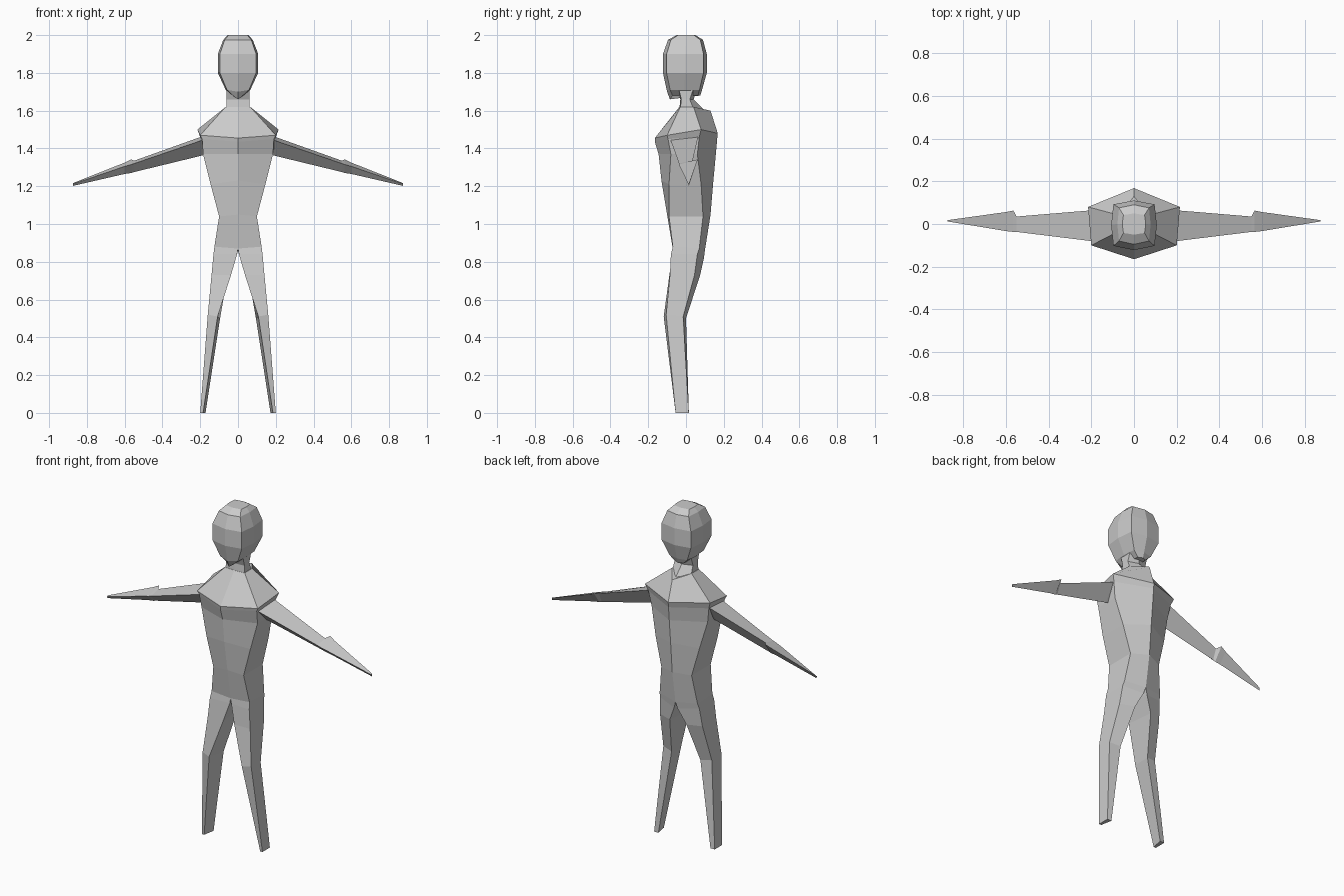
import bpy
import bmesh
from mathutils import Vector

default_cube = bpy.data.objects.get("Cube")
if default_cube:
    bpy.data.objects.remove(default_cube, do_unlink=True)

# One plain grey covers the whole figure
grey = bpy.data.materials.new("plain grey")
grey.use_nodes = True
grey.diffuse_color = (.6, .6, .6, 1)
grey.node_tree.nodes["Principled BSDF"].inputs["Base Color"].default_value = grey.diffuse_color


def loft(name, rings, cap_start=False, cap_end=False, mirror=False):
    """Skin a flat-shaded tube through a series of equal-sized rings."""
    bm = bmesh.new()
    loops = [[bm.verts.new(point) for point in ring] for ring in rings]
    for lower, upper in zip(loops, loops[1:]):
        count = len(lower)
        for i in range(count):
            j = (i + 1) % count
            bm.faces.new((lower[i], lower[j], upper[j], upper[i]))
    if cap_start:
        bm.faces.new(loops[0][::-1])
    if cap_end:
        bm.faces.new(loops[-1])
    bmesh.ops.recalc_face_normals(bm, faces=bm.faces)
    mesh = bpy.data.meshes.new(name)
    bm.to_mesh(mesh)
    bm.free()
    mesh.materials.append(grey)
    obj = bpy.data.objects.new(name, mesh)
    bpy.context.collection.objects.link(obj)
    if mirror:
        obj.modifiers.new("left and right", "MIRROR")
    return obj


def symmetric(half):
    """Complete a ring whose first and last points lie on the centre line."""
    return half + [(-x, y, z) for x, y, z in half[-2:0:-1]]


def body_ring(front, side_front, side_back, back):
    """Six-sided ring: centre points are (y, z), side points are (x, y, z)."""
    return symmetric([(0, *front), side_front, side_back, (0, *back)])


# Torso: hips, waist, ribs, chest, shoulder band and collar
hip_front, hip_back = (-.07, .87), (.1, .86)
hip_side_front, hip_side_back = (.125, -.07, .88), (.125, .07, .87)
torso_rings = [
    body_ring(hip_front, hip_side_front, hip_side_back, hip_back),
    body_ring((-.1, 1.05), (.1, -.09, 1.04), (.1, .09, 1.04), (.13, 1.05)),
    body_ring((-.13, 1.23), (.145, -.09, 1.21), (.145, .08, 1.21), (.145, 1.23)),
    body_ring((-.145, 1.37), (.185, -.08, 1.37), (.185, .06, 1.37), (.158, 1.37)),
    body_ring((-.165, 1.435), (.19, -.095, 1.45), (.2, .07, 1.46), (.165, 1.45)),
    body_ring((-.165, 1.455), (.2, -.1, 1.47), (.215, .08, 1.5), (.168, 1.48)),
    body_ring((-.035, 1.62), (.065, -.03, 1.62), (.065, .04, 1.62), (.13, 1.6)),
]
loft("torso", torso_rings, cap_end=True)

# Neck, tapering back into the shoulders
loft("neck", [
    body_ring((-.035, 1.61), (.062, -.03, 1.61), (.062, .04, 1.61), (.1, 1.6)),
    body_ring((-.03, 1.66), (.06, -.025, 1.66), (.06, .02, 1.66), (.04, 1.66)),
    body_ring((-.06, 1.72), (.06, -.04, 1.72), (.06, .04, 1.72), (.06, 1.72)),
], cap_end=True)


def head_ring(z, width, front, back, lift=0):
    """Rounded box section; lift raises or drops the front centre point."""
    return symmetric([
        (0, front, z + lift),
        (width * .9, front * .84, z),
        (width, (front + back) / 2, z),
        (width * .9, back * .84, z),
        (0, back, z),
    ])


# Head: jaw, cheeks, temples and a flattened crown
loft("head", [
    head_ring(1.68, .03, -.085, .075, -.02),
    head_ring(1.71, .065, -.1, .085, -.01),
    head_ring(1.8, .107, -.122, .11),
    head_ring(1.9, .107, -.122, .11),
    head_ring(1.975, .078, -.095, .09),
    head_ring(2, .055, -.05, .05),
], cap_start=True, cap_end=True)

# Legs: each continues one half of the hip ring down to a narrow foot
loft("legs", [
    [(0, *hip_front), hip_side_front, hip_side_back, (0, *hip_back)],
    [(.005, -.07, .84), (.13, -.08, .84), (.13, .06, .84), (.012, .095, .82)],
    [(.037, -.088, .73), (.14, -.085, .73), (.14, .045, .73), (.055, .075, .73)],
    [(.108, -.118, .51), (.16, -.105, .52), (.16, -.015, .51), (.095, 0, .5)],
    [(.185, -.055, 0), (.2, -.055, 0), (.2, .015, 0), (.172, .015, 0)],
], cap_end=True, mirror=True)


def arm_ring(x, front, back, low):
    """Triangular section: two upper edges (y, z) and a ridge underneath."""
    return [(x, *front), (x, *back), (x, *low)]


# Arms: triangular limb, stepped wrist and a long pointed hand
loft("arms", [
    arm_ring(.16, (-.083, 1.455), (.066, 1.475), (0, 1.37)),
    arm_ring(.2, (-.08, 1.44), (.064, 1.46), (0, 1.36)),
    arm_ring(.55, (-.037, 1.32), (.035, 1.335), (.01, 1.275)),
    arm_ring(.565, (-.037, 1.315), (.063, 1.342), (.01, 1.27)),
    arm_ring(.6, (-.033, 1.305), (.056, 1.325), (.01, 1.265)),
    arm_ring(.873, (.012, 1.212), (.018, 1.217), (.015, 1.202)),
], cap_start=True, cap_end=True, mirror=True)
